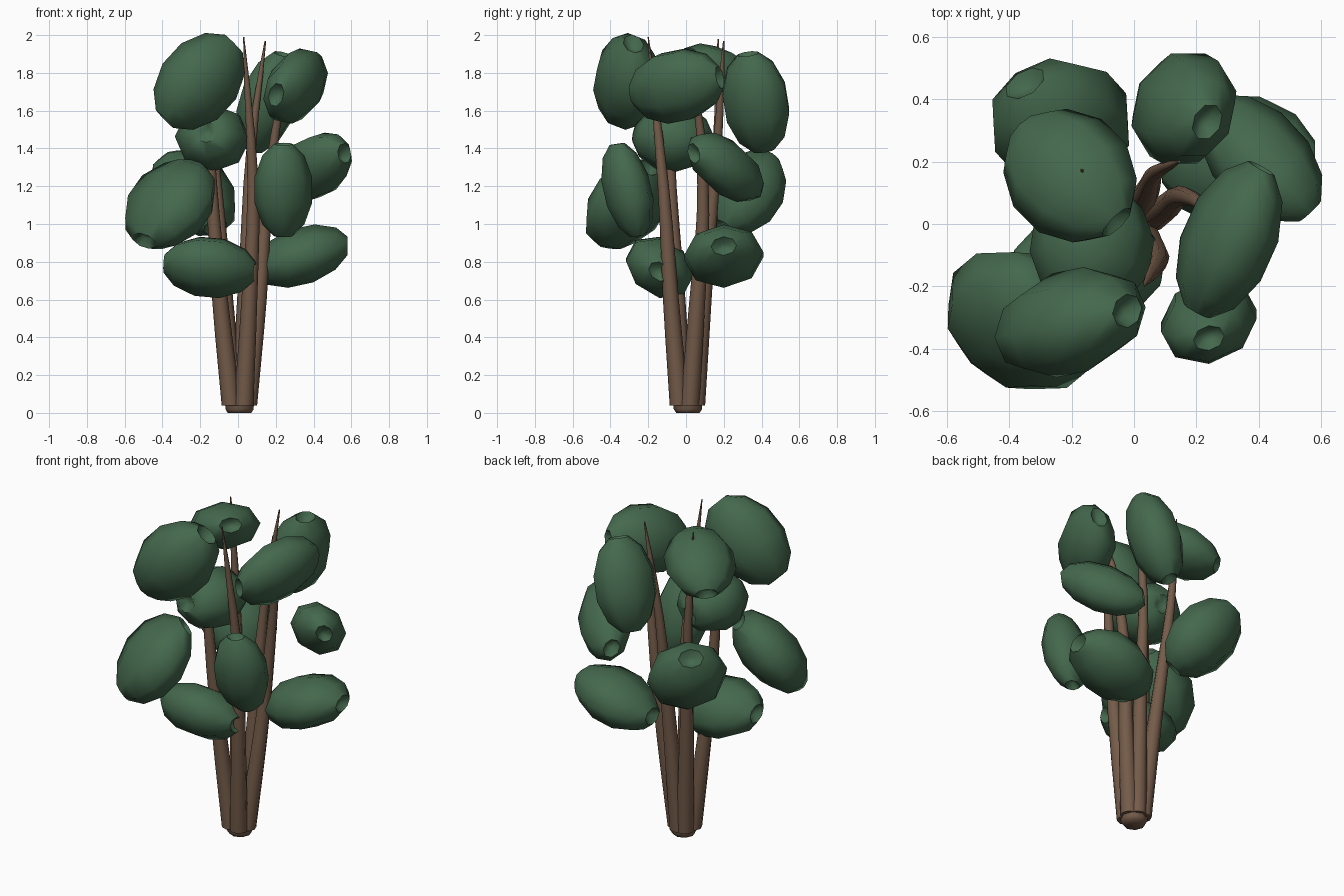
import bpy, bmesh, math
from mathutils import Vector, Matrix

if "Cube" in bpy.data.objects:
    bpy.data.objects.remove(bpy.data.objects["Cube"])


def material(name, rgb):
    m = bpy.data.materials.new(name)
    m.diffuse_color = (*rgb, 1)
    m.use_nodes = True
    m.node_tree.nodes["Principled BSDF"].inputs["Base Color"].default_value = m.diffuse_color
    return m


GREEN = material("leaf green", (0.058, 0.138, 0.074))
BROWN = material("bark brown", (0.175, 0.105, 0.067))


def finish(name, bm, mat, angle):
    bmesh.ops.recalc_face_normals(bm, faces=bm.faces)
    me = bpy.data.meshes.new(name)
    bm.to_mesh(me)
    bm.free()
    me.materials.append(mat)
    ob = bpy.data.objects.new(name, me)
    bpy.context.collection.objects.link(ob)
    bpy.ops.object.select_all(action='DESELECT')
    ob.select_set(True)
    bpy.context.view_layer.objects.active = ob
    bpy.ops.object.shade_smooth_by_angle(angle=math.radians(angle))
    return ob


def skin(bm, rings):
    """Bridge equal rings of points and cap both ends."""
    vs = [[bm.verts.new(p) for p in ring] for ring in rings]
    n = len(vs[0])
    for a, b in zip(vs, vs[1:]):
        for i in range(n):
            j = (i + 1) % n
            bm.faces.new((a[i], a[j], b[j], b[i]))
    bm.faces.new(vs[0][::-1])
    bm.faces.new(vs[-1])


def circle(r, z, n=8):
    return [Vector((r * math.cos(2 * math.pi * i / n),
                    r * math.sin(2 * math.pi * i / n), z)) for i in range(n)]


# foliage clump: a dimpled low-poly ball stretched into a leaning ellipsoid
HALF = [(0.14, 0.82), (0.32, 0.95), (0.72, 0.71), (0.99, 0.26)]
PROFILE = HALF + [(r, -z) for r, z in reversed(HALF)]


def clump(name, centre, ext, lean, pole):
    """ext: half sizes; lean: xy, xz, yz skew of the outline; pole: dimple direction."""
    ex, ey, ez = [e * 1.03 for e in ext]
    xy, xz, yz = lean
    # Cholesky factor maps the unit ball to the ellipsoid
    l22 = math.sqrt(1 - xy * xy)
    l32 = (yz - xy * xz) / l22
    l33 = math.sqrt(1 - xz * xz - l32 * l32)
    L = Matrix(((ex, 0, 0), (ey * xy, ey * l22, 0), (ez * xz, ez * l32, ez * l33)))
    R = (L.inverted() @ Vector(pole)).to_track_quat('Z', 'Y').to_matrix()
    T = L @ R
    bm = bmesh.new()
    skin(bm, [[T @ p + Vector(centre) for p in circle(r, z)] for r, z in PROFILE])
    finish(name, bm, GREEN, 80)


CLUMPS = [
    ("top_front_left", (-.205, -.315, 1.755), (.235, .17, .25), (.25, .3, .05), (.175, .035, .19)),
    ("top_back_left", (-.205, .155, 1.795), (.21, .21, .155), (-.14, .33, -.33), (.15, -.15, .1)),
    ("top_right", (.305, -.05, 1.73), (.165, .245, .195), (.4, .3, .1), (-.09, -.2, -.04)),
    ("top_back_right", (.16, .37, 1.645), (.165, .18, .265), (.1, .35, -.15), (.07, -.04, .24)),
    ("upper_middle", (-.135, -.07, 1.455), (.19, .21, .17), (0, 0, 0), (-.03, -.19, .03)),
    ("middle_right", (.405, .21, 1.30), (.195, .2, .18), (-.45, .3, -.5), (.15, -.16, .07)),
    ("middle_front_right", (.24, -.31, 1.18), (.15, .135, .25), (.15, 0, -.35), (0, -.05, .22)),
    ("middle_front_left", (-.36, -.31, 1.105), (.24, .225, .235), (-.2, .28, .33), (.12, .1, .17)),
    ("middle_back_left", (-.235, .325, 1.165), (.225, .2, .225), (0, -.3, .25), (-.1, .11, .16)),
    ("lower_left", (-.15, -.14, .77), (.245, .175, .16), (.07, -.1, -.25), (-.22, 0, .02)),
    ("lower_right", (.335, .2, .83), (.25, .205, .16), (0, .35, .05), (.23, 0, .05)),
]
for c in CLUMPS:
    clump("foliage_" + c[0], *c[1:])


# tapering stems that spread from the base
def stem(name, pts):
    pts = [Vector(p) for p in pts]
    ext = [pts[0] * 2 - pts[1]] + pts + [pts[-1] * 2 - pts[-2]]
    path = []
    for i in range(1, len(ext) - 2):
        a, b, c, d = ext[i - 1:i + 3]
        for k in range(3):
            t = k / 3
            path.append(0.5 * (2 * b + (c - a) * t + (2 * a - 5 * b + 4 * c - d) * t * t
                               + (3 * b - a - 3 * c + d) * t ** 3))
    path.append(pts[-1])
    bm = bmesh.new()
    skin(bm, [[p + q for q in circle(max(.003, .052 * max(0, 1 - p.z / 2) ** .6), 0)]
              for p in path])
    finish(name, bm, BROWN, 60)


stem("stem_front", [(.03, -.035, .04), (.06, -.08, .6), (.08, -.12, 1.2), (.03, -.2, 1.99)])
stem("stem_back", [(.015, .05, .04), (.045, .11, .8), (.07, .165, 1.4), (.145, .2, 1.97)])
stem("stem_right", [(.05, .02, .04), (.11, .06, .6), (.145, .09, 1.05), (.2, .075, 1.5), (.25, .03, 1.75)])
stem("stem_left", [(-.035, -.02, .04), (-.095, -.045, .6), (-.14, -.08, 1.2), (-.15, -.08, 1.5)])
stem("stem_back_left", [(-.025, .045, .04), (-.075, .1, .7), (-.13, .165, 1.4), (-.17, .17, 1.98)])

# short stump that joins the stems at the ground
bm = bmesh.new()
skin(bm, [[p + Vector((.008, .01, 0)) for p in circle(r, z)]
          for r, z in ((.062, 0), (.075, .02), (.078, .12), (.045, .28))])
finish("stump", bm, BROWN, 60)
